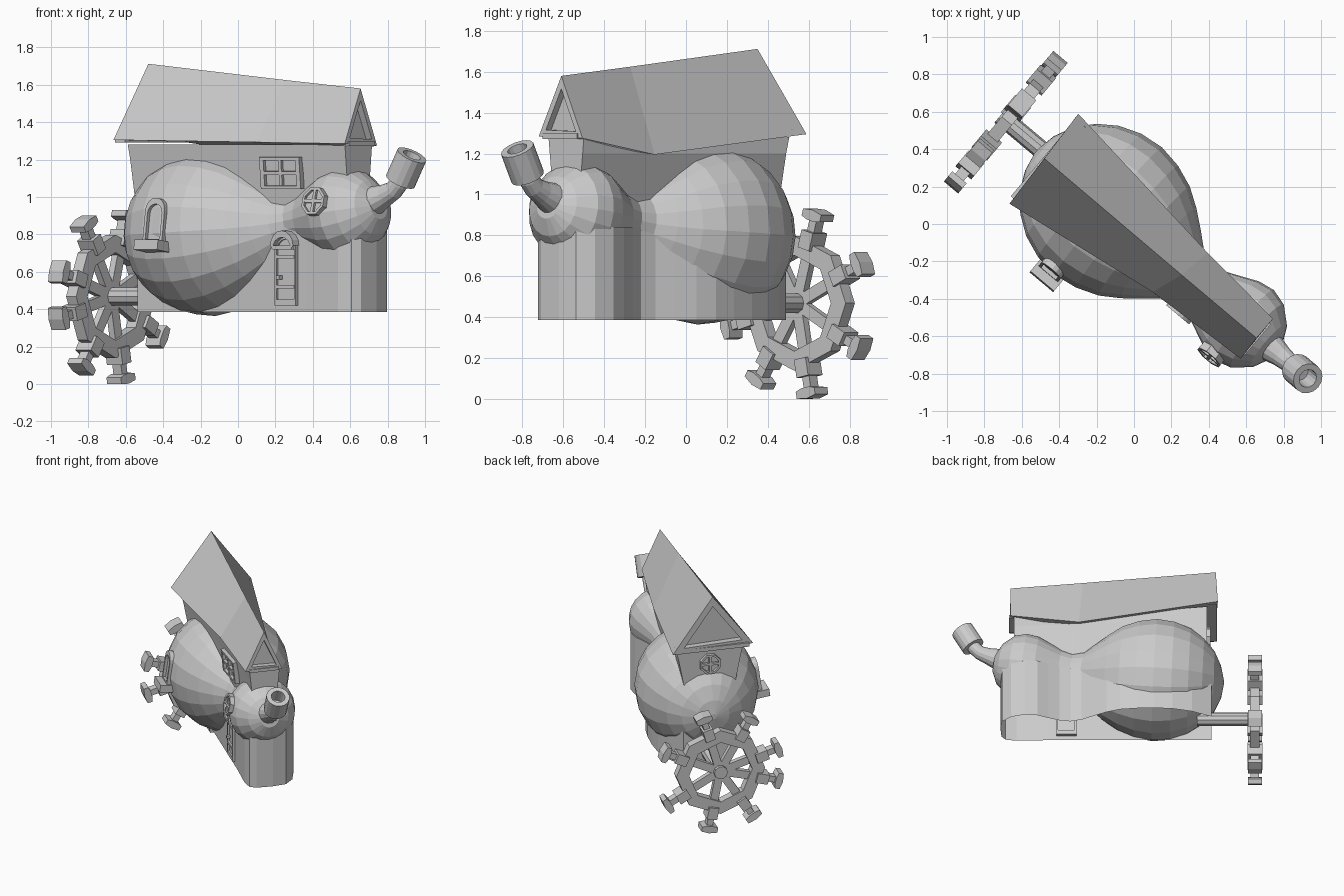
import bpy, bmesh, math
from mathutils import Matrix, Vector

if "Cube" in bpy.data.objects:
    bpy.data.objects.remove(bpy.data.objects["Cube"])

# The whole house is laid out along local x, then turned 40 degrees
TURN = Matrix.Rotation(math.radians(-40), 4, 'Z')
V0 = -0.035  # sideways position of the long axis


def mesh(name, verts, faces, mat=Matrix()):
    me = bpy.data.meshes.new(name)
    bm = bmesh.new()
    vs = [bm.verts.new(v) for v in verts]
    for f in faces:
        bm.faces.new([vs[i] for i in f])
    bmesh.ops.recalc_face_normals(bm, faces=bm.faces)
    bm.to_mesh(me)
    bm.free()
    ob = bpy.data.objects.new(name, me)
    bpy.context.collection.objects.link(ob)
    ob.matrix_world = TURN @ mat
    return ob


def loft(name, rings, mat=Matrix(), cap_start=True, cap_end=True, closed=False):
    n = len(rings[0])
    verts = [p for r in rings for p in r]
    faces = []
    for k in range(len(rings) if closed else len(rings) - 1):
        a, b = k * n, ((k + 1) % len(rings)) * n
        faces += [(a + i, a + (i + 1) % n, b + (i + 1) % n, b + i) for i in range(n)]
    if not closed and cap_start:
        faces.append(tuple(range(n)))
    if not closed and cap_end:
        faces.append(tuple(range(len(verts) - n, len(verts))))
    return mesh(name, verts, faces, mat)


def box(name, center, size, mat=Matrix()):
    c, h = Vector(center), Vector(size) / 2
    ring = lambda s: [(c.x + a * h.x, c.y + b * h.y, c.z + s * h.z)
                      for a, b in ((-1, -1), (1, -1), (1, 1), (-1, 1))]
    return loft(name, [ring(-1), ring(1)], mat)


def tube(name, path, n=20, direction=None):
    """Rings (x, z, radius) along a path in the upright plane y = V0."""
    rings = []
    for i, (x, z, r) in enumerate(path):
        a, b = path[max(i - 1, 0)], path[min(i + 1, len(path) - 1)]
        d = Vector(direction or (b[0] - a[0], b[1] - a[1])).normalized()
        rings.append([(x - d.y * r * math.sin(t), V0 + r * math.cos(t), z + d.x * r * math.sin(t))
                      for t in (2 * math.pi * k / n for k in range(n))])
    return loft(name, rings)


def polygon(n, r, phase=0.0):
    return [(r * math.cos(phase + 2 * math.pi * k / n), r * math.sin(phase + 2 * math.pi * k / n))
            for k in range(n)]


def arch(w, h, n=8):
    r = w / 2
    return [(-r, 0), (r, 0)] + [(r * math.cos(math.pi * k / n), h - r + r * math.sin(math.pi * k / n))
                                for k in range(n + 1)]


def window(name, outline, mat, depth=0.025, back=0.04, border=0.8, bars=True):
    cx = sum(p[0] for p in outline) / len(outline)
    ys, xs = [p[1] for p in outline], [p[0] for p in outline]
    cy = (min(ys) + max(ys)) / 2
    inner = [(cx + (x - cx) * border, cy + (y - cy) * border) for x, y in outline]
    at = lambda pts, z: [(x, y, z) for x, y in pts]
    loft(name + "_frame", [at(outline, -back), at(outline, depth), at(inner, depth), at(inner, -back)],
         mat, closed=True)
    mesh(name + "_pane", at(inner, 0.004), [tuple(range(len(inner)))], mat)
    if bars:
        w, h = max(xs) - min(xs), max(ys) - min(ys)
        box(name + "_upright_bar", (cx, cy, depth / 2), (0.018, h * .9, depth * .8), mat)
        box(name + "_cross_bar", (cx, cy, depth / 2), (w * .9, 0.018, depth * .8), mat)


def facing(pos, yaw=0, pitch=0):
    """Upright sheet whose normal points to local -y, then yawed and pitched."""
    return (Matrix.Translation(pos) @ Matrix.Rotation(math.radians(yaw), 4, 'Z')
            @ Matrix.Rotation(math.radians(90 + pitch), 4, 'X'))


# Gourd body
tube("gourd_body", [(-.65, .79, .02), (-.63, .79, .12), (-.58, .79, .225), (-.5, .793, .315),
                    (-.4, .797, .385), (-.28, .802, .43), (-.15, .808, .445), (-.02, .815, .425),
                    (.1, .823, .38), (.2, .83, .315), (.3, .842, .235), (.38, .855, .165),
                    (.46, .87, .14), (.54, .882, .155), (.62, .893, .19), (.71, .905, .23),
                    (.8, .915, .245), (.89, .928, .22), (.97, .942, .15), (1.01, .95, .07)])

# Stem and its cup-shaped end
tube("stem", [(.92, .95, .1), (.98, .98, .08), (1.06, 1.01, .06), (1.115, 1.035, .052),
              (1.15, 1.07, .05), (1.185, 1.13, .05)], 14)
ux, uz = .5, .866
tube("stem_cup", [(1.163 + ux * s, 1.085 + uz * s, r) for s, r in
                  ((0, .05), (0, .084), (.16, .084), (.16, .05), (.05, .048))], 16, (ux, uz))

# Base wall, straight in front and wavy at the back, open underneath
outline = [(-.56, -.17), (.62, -.172), (.85, -.18), (.93, -.165), (.96, -.12), (.967, 0), (.955, .1),
           (.89, .165), (.79, .2), (.7, .19), (.62, .15), (.54, .115), (.46, .1), (.38, .125), (.3, .175),
           (.2, .235), (.1, .275), (-.02, .29), (-.15, .295), (-.28, .285), (-.42, .245), (-.56, .17)]
loft("base_wall", [[(x, y, .385) for x, y in outline], [(x, y, .84) for x, y in outline]], cap_start=False)

# Upper house walls, leaning outwards and narrowing towards the stem
loft("upper_walls", [[(-.53, V0 - a, z), (.87, V0 - b, z), (.87, V0 + b, z), (.4, V0 + c, z), (-.53, V0 + a, z)]
                     for z, a, b, c in ((.86, .165, .07, .09), (1.2, .23, .105, .13), (1.28, .25, .113, .09))],
     cap_start=False)


# Roof with recessed gables
def recess(section, scale, shift):
    c = sum(section, Vector()) / 3
    return [c + (p - c) * scale + Vector((shift, 0, 0)) for p in section]


left, middle, right = [[Vector(p) for p in s] for s in (
    ((-.58, -.345, 1.305), (-.592, -.04, 1.712), (-.607, .26, 1.295)),
    ((.31, -.215, 1.293), (.37, -.045, 1.625), (.40, .135, 1.195)),
    ((.90, -.185, 1.285), (.894, -.046, 1.58), (.895, .09, 1.275)))]
loft("roof", [recess(left, .72, .05), recess(left, .72, 0), left, middle, right,
              recess(right, .68, 0), recess(right, .68, -.04)])
box("left_gable_beam", (-.565, V0 - .005, 1.305), (.07, .54, .03))
box("right_gable_beam", (.885, V0 - .012, 1.285), (.04, .22, .025))

# Windows
rect = [(-.13, -.085), (.13, -.085), (.13, .085), (-.13, .085)]
window("house_window", rect, facing((.455, -.172, 1.13), 5, 6))
window("gable_window", polygon(8, .08, math.pi / 8), facing((-.53, V0, 1.16), -90, 0))
window("round_window", polygon(8, .08, math.pi / 8), facing((.765, V0 - .235, .975), 0, -14), .02)
arch_mat = facing((-.18, -.478, .74), 0, -8)
window("arched_window", arch(.135, .255), arch_mat, .025, .08, .74, False)
box("arched_window_sill", (0, -.005, .02), (.165, .055, .11), arch_mat)

# Door with an arched hood
door_mat = facing((.49, -.172, .42))
mesh("door_panel", [(x, y, .008) for x, y in arch(.13, .37)], [tuple(range(11))], door_mat)
window("door", arch(.145, .385), door_mat, .02, .03, .84, False)
for k, y in enumerate((.1, .26)):
    box(f"door_rail_{k + 1}", (0, y, .012), (.13, .02, .02), door_mat)
box("door_knob", (-.04, .15, .02), (.02, .02, .03), door_mat)
hood = [[(x * s, .22 + y * s, z) for x, y in arch(.16, .18)[2:]]
        for s, z in ((1, -.03), (1, .05), (.8, .05), (.8, -.03))]
loft("door_hood", hood, door_mat, closed=True)

# Water wheel
WC = (-.875, -.015, .468)
wheel = Matrix.Translation(WC) @ Matrix.Rotation(math.radians(-90), 4, 'Z') @ Matrix.Rotation(math.radians(90), 4, 'X')
ring = lambda r, z: [(x, y, z) for x, y in polygon(8, r)]
loft("wheel_rim", [ring(.33, -.035), ring(.33, .035), ring(.235, .035), ring(.235, -.035)], wheel, closed=True)
hub = lambda z, r: [(x, y, z) for x, y in polygon(10, r)]
loft("wheel_axle", [hub(-.42, .05), hub(.045, .05)], wheel)
for k, angle in enumerate((25, 74, 120, 163, 195, 237, 281, 331)):  # slightly uneven, hand-made look
    m = wheel @ Matrix.Rotation(math.radians(180 - angle), 4, 'Z')
    box(f"wheel_spoke_{k + 1}", (.145, 0, 0), (.23, .06, .04), m)
    box(f"wheel_bracket_{k + 1}", (.32, 0, 0), (.09, .075, .11), m)
    box(f"wheel_arm_{k + 1}", (.385, 0, 0), (.1, .045, .06), m)
    # chevron-shaped paddle
    chevron = [(.42, -.025), (.43, -.06), (.465, -.06), (.475, 0), (.465, .06), (.43, .06), (.42, .025)]
    loft(f"wheel_paddle_{k + 1}", [[(x, y, z) for x, y in chevron] for z in (-.05, .05)], m)
